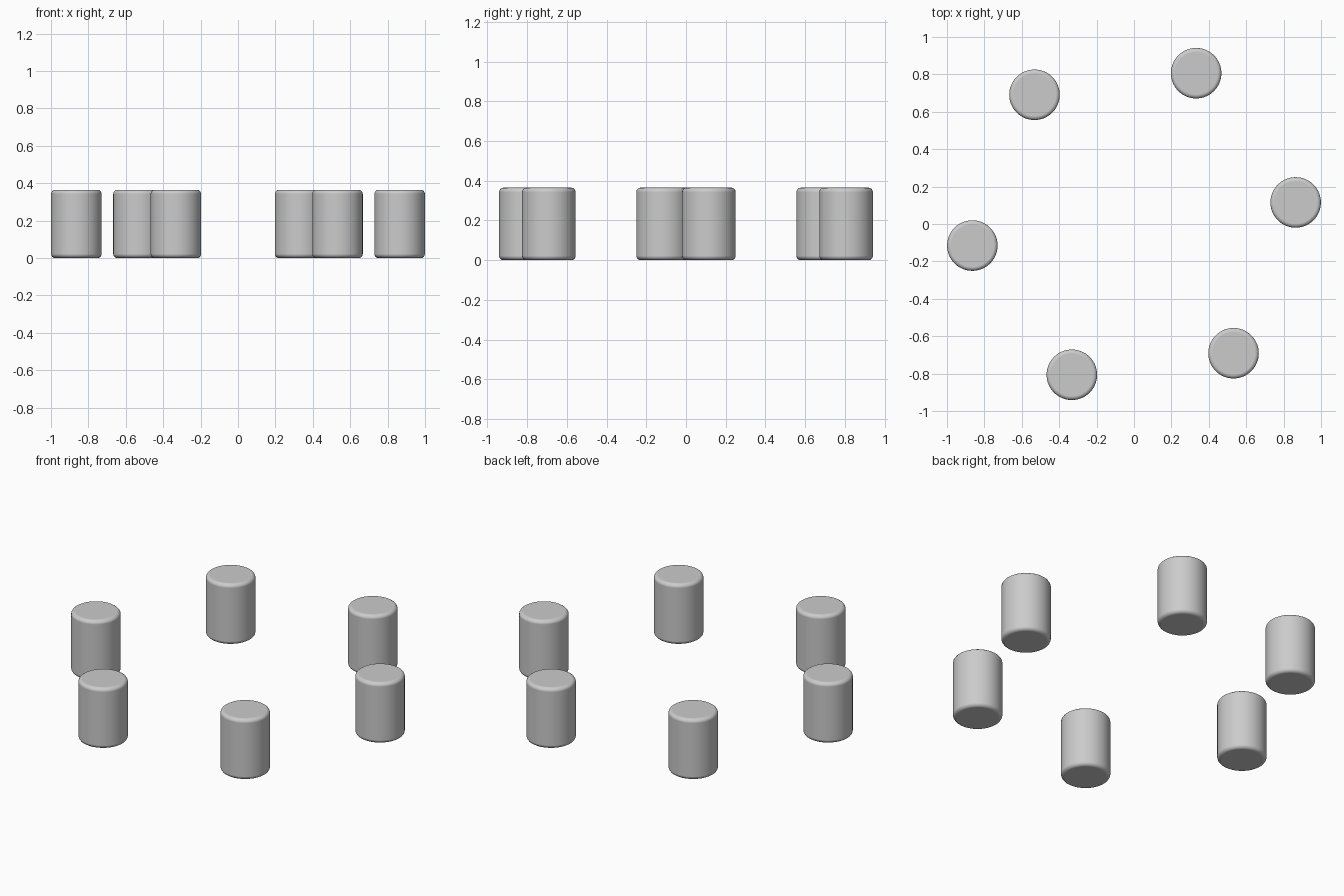
import bpy, math

if "Cube" in bpy.data.objects:
    bpy.data.objects.remove(bpy.data.objects["Cube"])

RING, RADIUS, HEIGHT = 0.872, 0.135, 0.365
START = math.radians(7.6)

# Six identical round pegs with softened rims, evenly spaced on a circle
for i in range(6):
    a = START + i * math.tau / 6
    bpy.ops.mesh.primitive_cylinder_add(
        vertices=64, radius=RADIUS, depth=HEIGHT,
        location=(RING * math.cos(a), RING * math.sin(a), HEIGHT / 2))
    peg = bpy.context.object
    peg.name = f"peg_{i + 1}"
    bpy.ops.object.shade_smooth()

    # Rounded top and bottom edges
    bevel = peg.modifiers.new("rounded_rim", 'BEVEL')
    bevel.width = 0.022
    bevel.segments = 4
    bevel.limit_method = 'ANGLE'
    bevel.angle_limit = math.radians(40)
    bevel.harden_normals = True
